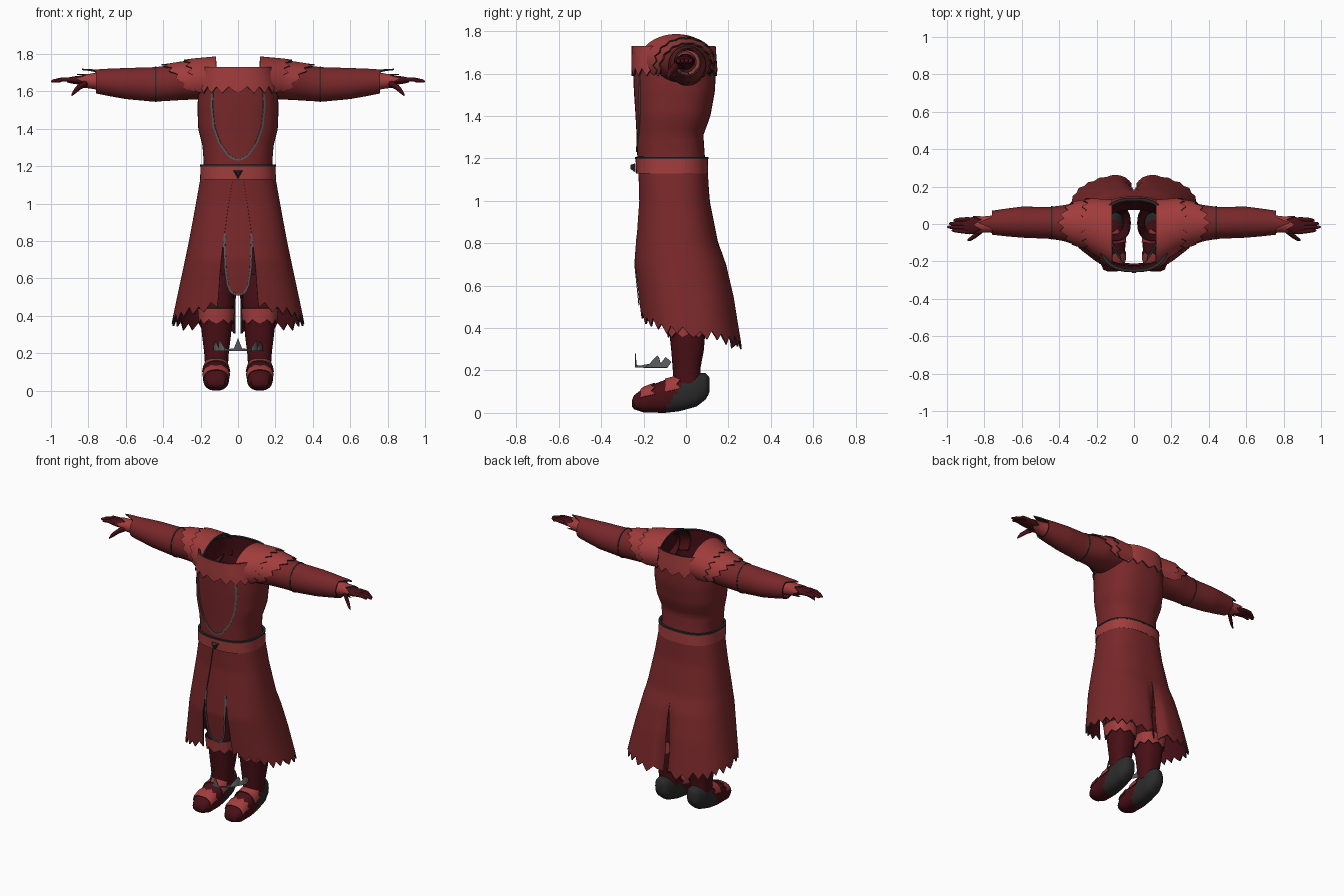
import bpy, bmesh, math
from math import sin, cos, pi

if "Cube" in bpy.data.objects:
    bpy.data.objects.remove(bpy.data.objects["Cube"])


def mat(name, r, g, b):
    m = bpy.data.materials.new(name)
    m.diffuse_color = (r, g, b, 1)
    m.use_nodes = True
    m.node_tree.nodes["Principled BSDF"].inputs["Base Color"].default_value = m.diffuse_color
    return m


RED = mat("robe red", 0.19, 0.021, 0.023)
LIGHT = mat("light red", 0.36, 0.045, 0.045)
MAROON = mat("dark maroon", 0.065, 0.005, 0.008)
DARK = mat("charcoal", 0.024, 0.024, 0.025)
GREY = mat("trim grey", 0.10, 0.10, 0.105)
CLOTH, PLATE = [RED, MAROON, DARK], [LIGHT, MAROON, DARK]
N = 2.5  # squareness of the body cross-section


def sp(a, p=2 / N):
    return math.copysign(abs(a) ** p, a)


def at(table, k):
    """Interpolate rows (key, values...) sorted by rising key."""
    if k <= table[0][0]:
        return table[0][1:]
    for a, b in zip(table, table[1:]):
        if k <= b[0]:
            f = (k - a[0]) / (b[0] - a[0])
            return [p + (q - p) * f for p, q in zip(a[1:], b[1:])]
    return table[-1][1:]


def saw(u, teeth):
    return abs(2 * ((u * teeth) % 1) - 1)


def sheet(name, f, nu, nv, mats, closed=True, mirror=False, thick=0, caps=False, rule=None):
    """Surface f(u, v), optionally a tube, thickened and mirrored."""
    bm = bmesh.new()
    cols = nu if closed else nu + 1
    rows = [[bm.verts.new(f(i / nu, j / nv)) for i in range(cols)] for j in range(nv + 1)]
    for j in range(nv):
        for i in range(nu):
            k = (i + 1) % cols
            bm.faces.new((rows[j][i], rows[j][k], rows[j + 1][k], rows[j + 1][i]))
    if caps:
        bm.faces.new(rows[0])
        bm.faces.new(rows[-1])
    bmesh.ops.recalc_face_normals(bm, faces=bm.faces)
    if rule:
        for face in bm.faces:
            face.material_index = rule(face.calc_center_median())
    me = bpy.data.meshes.new(name)
    bm.to_mesh(me)
    bm.free()
    for m in mats:
        me.materials.append(m)
    ob = bpy.data.objects.new(name, me)
    bpy.context.collection.objects.link(ob)
    bpy.ops.object.select_all(action='DESELECT')
    ob.select_set(True)
    bpy.context.view_layer.objects.active = ob
    if thick:
        s = ob.modifiers.new("shell", 'SOLIDIFY')
        s.thickness = thick
        if len(mats) == 3:
            s.material_offset, s.material_offset_rim = 1, 2
        bpy.ops.object.modifier_apply(modifier="shell")
    if mirror:
        ob.modifiers.new("mirror", 'MIRROR').use_mirror_merge = False
        bpy.ops.object.modifier_apply(modifier="mirror")
    bpy.ops.object.shade_smooth_by_angle(angle=math.radians(40))
    return ob


def body(table, z, t, off=0.0, cx=0.0):
    """Point on an upright form; t = 0 is the front."""
    rx, yf, yb = at(table, z)
    return (cx + (rx + off) * sp(sin(t)), (yf + yb) / 2 - ((yb - yf) / 2 + off) * sp(cos(t)), z)


def front(table, x, z, off=0.0):
    rx, yf, yb = at(table, z)
    return (x, (yf + yb) / 2 - (yb - yf) / 2 * max(0, 1 - abs(x / rx) ** N) ** (1 / N) - off, z)


def limb(table, x, t, off=0.0):
    """Point on a form running along x; t = 0 is the top."""
    yc, zc, ry, rz = at(table, x)
    return (x, yc + (ry + off) * sin(t), zc + (rz + off) * cos(t))


# torso: open tube, dark inside
TORSO = [(1.13, .185, -.228, .098), (1.22, .183, -.23, .088), (1.31, .19, -.233, .082), (1.4, .213, -.238, .115),
         (1.52, .217, -.246, .137), (1.62, .21, -.25, .14), (1.73, .185, -.248, .132)]
sheet("torso", lambda u, v: body(TORSO, 1.14 + .585 * v, 2 * pi * u), 64, 24, CLOTH, thick=.008)

# collar band with a jagged lower edge
sheet("collar_band", lambda u, v: body(TORSO, 1.73 - v * (.105 + .035 * saw(u, 20)), 2 * pi * u, .008),
      80, 4, PLATE, thick=.014)

# belt, its dark edge and buckle
BELT = [(1.12, .203, -.235, .105), (1.21, .2, -.238, .103)]
sheet("belt", lambda u, v: body(BELT, 1.13 + .07 * v, 2 * pi * u), 64, 2, PLATE, thick=.012)
sheet("belt_edge", lambda u, v: body(BELT, 1.198 + .01 * v, 2 * pi * u, .002), 64, 1, [DARK], thick=.014)
bpy.ops.mesh.primitive_cone_add(vertices=3, radius1=.03, radius2=.012, depth=.025,
                                location=(0, -.25, 1.163), rotation=(pi / 2, pi, 0))
buckle = bpy.context.object
buckle.name = "buckle"
buckle.data.materials.append(DARK)

# skirt: two halves, open at the front and slit at the lower back
SKIRT = [(.3, .365, -.195, .268), (.4, .347, -.21, .252), (.55, .315, -.228, .228), (.7, .283, -.245, .192),
         (.8, .262, -.238, .152), (1.0, .225, -.222, .112), (1.17, .195, -.225, .1)]
EDGE = [(.4, .115), (.5, .105), (.65, .095), (.8, .078), (1.0, .05), (1.15, .025)]
HEM = [(0, .47), (.15, .44), (.3, .41), (.5, .385), (.75, .355), (1, .33)]


def skirt(u, v):
    z = 1.16 + v * (at(HEM, u)[0] - .04 * saw(u, 13) + .015 * saw(u, 5) - 1.16)
    t0 = math.asin((at(EDGE, z)[0] / at(SKIRT, z)[0]) ** (N / 2))
    x, y, z = body(SKIRT, z, t0 + (pi - t0) * u)
    low = min(1, max(0, (.75 - z) / .3))
    if y > 0:
        y -= .05 * low * math.exp(-(x / .04) ** 2)
        x = max(x, .014 * low)
    return (x, y, z)


sheet("skirt", skirt, 78, 36, CLOTH, closed=False, mirror=True, thick=.008)

# front panel hanging in the skirt opening
PANEL = [(.51, .012), (.517, .03), (.535, .045), (.57, .058), (.65, .07), (.8, .078), (1.0, .056), (1.15, .035)]
sheet("front_panel", lambda u, v: front(SKIRT, (2 * u - 1) * at(PANEL, .51 + .64 * v)[0], .51 + .64 * v, -.006),
      10, 40, [RED], closed=False, thick=.006)


def ribbon(name, table, path, width, off):
    """Thin mirrored line lying on the front of a body surface."""
    def f(u, v):
        (x, z), a, b = at(path, u), at(path, max(0, u - .02)), at(path, min(1, u + .02))
        dx, dz = b[0] - a[0], b[1] - a[1]
        d = math.hypot(dx, dz)
        k = width * (v - .5) / d
        return front(table, max(0, x - dz * k), z + dx * k, off)
    sheet(name, f, 36, 1, [GREY], closed=False, mirror=True, thick=.004)


ribbon("chest_trim", TORSO, [(0, .138, 1.61), (.25, .142, 1.52), (.5, .13, 1.41), (.7, .1, 1.325),
                             (.87, .05, 1.255), (.95, .02, 1.238), (1, 0, 1.235)], .011, .005)
ribbon("panel_trim", SKIRT, [(0, .07, .84), (.15, .074, .78), (.5, .068, .65), (.75, .057, .57),
                             (.87, .044, .535), (.94, .025, .517), (1, 0, .513)], .011, .001)

# sleeves with a point over the back of the hand
ARM = [(.15, -.03, 1.66, .14, .1), (.3, .0, 1.652, .115, .098), (.38, .005, 1.643, .095, .094),
       (.45, .006, 1.637, .085, .092), (.6, .01, 1.642, .083, .083), (.7, .008, 1.649, .072, .072),
       (.76, .007, 1.653, .064, .064), (.84, .007, 1.66, .06, .062)]


def sleeve(u, v):
    t = 2 * pi * u
    a = min(t, 2 * pi - t)
    return limb(ARM, .16 + v * (.60 + .075 * max(0, 1 - a / .5)), t)


sheet("sleeve", sleeve, 40, 26, CLOTH, mirror=True, thick=.008)
sheet("sleeve_seam", lambda u, v: limb(ARM, .436 + .007 * v, 2 * pi * u, .003), 40, 1, [DARK], mirror=True, thick=.004)

# layered shoulder plates with jagged outer edges
CAP = [(.12, -.045, 1.66, .168, .12), (.25, -.002, 1.655, .135, .113), (.4, .008, 1.645, .1, .1)]


def shoulder(name, reach, fall, off, teeth):
    def f(u, v):
        s = 2 * u - 1
        end = reach - fall * abs(s) ** 1.5 - .03 * saw(u, teeth)
        return limb(CAP, .118 + v * (end - .118), s * 2.1, off)
    sheet(name, f, teeth * 4, 12, PLATE, closed=False, mirror=True, thick=.008)


shoulder("shoulder_plate", .41, .14, 0, 9)
shoulder("upper_shoulder_plate", .29, .05, .007, 11)

# gloved hands: palm, fingers, thumb, all running along x
PALM = [(.7, 0, 1.655, .038, .036), (.79, 0, 1.657, .033, .028), (.85, -.008, 1.66, .045, .024),
        (.89, -.01, 1.66, .045, .018), (.915, -.01, 1.66, .036, .012)]


def along_x(name, table, mats, nu=12, nv=10):
    a, b = table[0][0], table[-1][0]
    sheet(name, lambda u, v: limb(table, a + (b - a) * v, 2 * pi * u), nu, nv, mats, mirror=True, caps=True)


along_x("palm", PALM, [MAROON], 20, 12)
for i, (y, tip) in enumerate([(.026, .965), (.003, .99), (-.02, 1.0), (-.043, .975)]):
    along_x("finger_%d" % (i + 1), [(.88, y, 1.662, .012, .012), (.94, y * .85, 1.664, .011, .011),
                                    (tip - .01, y * .8, 1.655, .009, .009), (tip, y * .8, 1.653, .003, .003)], [MAROON])
along_x("thumb", [(.80, -.02, 1.65, .02, .02), (.84, -.055, 1.63, .016, .018), (.875, -.08, 1.6, .012, .016),
                  (.89, -.086, 1.58, .004, .006)], [MAROON])
WRIST = [(.73, 0, 1.655, .05, .05), (.8, -.002, 1.655, .042, .038), (.86, -.005, 1.658, .05, .036)]
sheet("glove_cuff", lambda u, v: limb(WRIST, .73 + v * (.085 + .045 * saw(u, 5)), 2 * pi * u),
      30, 4, PLATE, mirror=True, thick=.005)

# legs and jagged knee cuffs
LEG = [(.1, .06, -.055, .07), (.2, .065, -.062, .066), (.3, .078, -.07, .085), (.44, .09, -.085, .095),
       (.62, .097, -.095, .1)]
sheet("leg", lambda u, v: body(LEG, .13 + .49 * v, 2 * pi * u, cx=.115), 32, 12, [MAROON], mirror=True, thick=.006)
sheet("knee_cuff", lambda u, v: body(LEG, .44 - v * (.06 + .025 * saw(u, 9)), 2 * pi * u, .01, .117),
      36, 3, PLATE, mirror=True, thick=.008)

# shoes: rows of y, half width, bottom, top
SHOE = [(-.255, .022, .03, .06), (-.245, .046, .017, .083), (-.2, .068, .002, .118), (-.1, .071, 0, .155),
        (-.03, .067, .008, .175), (.05, .06, .03, .19), (.095, .045, .065, .187), (.112, .02, .1, .165)]


def shoe(y, t, off=0.0):
    w, lo, hi = at(SHOE, y)
    return (.117 + (w + off) * sp(cos(t), .8), y, (lo + hi) / 2 + ((hi - lo) / 2 + off) * sp(sin(t), .8))


sheet("shoe", lambda u, v: shoe(-.255 + .367 * v, 2 * pi * u), 28, 36, [MAROON, DARK], mirror=True, caps=True,
      rule=lambda c: int(c.y > -.11 + .7 * c.z))
for name, y0, w in (("toe_strap", -.215, .05), ("ankle_strap", -.1, .055)):
    sheet(name, lambda u, v: shoe(y0 + v * (w + .018 * saw(u, 5)), pi * (.06 + .88 * u), .006),
          20, 3, PLATE, closed=False, mirror=True, thick=.006)

# loose spiked circlet floating in front of the ankles
SPIKES = [(0, .062), (.022, .006), (.06, .004), (.072, .01), (.1, .055), (.106, .012), (.118, .045), (.13, .022)]


def circlet(u, v):
    x = (2 * u - 1) * .13
    lean = .02 * v * (abs(x) > .07)
    return (x, -.24 + .15 * (x / .13) ** 2 + lean, .213 + v * (.006 + at(SPIKES, abs(x))[0]))


sheet("circlet", circlet, 64, 1, [GREY], closed=False, thick=.004)
